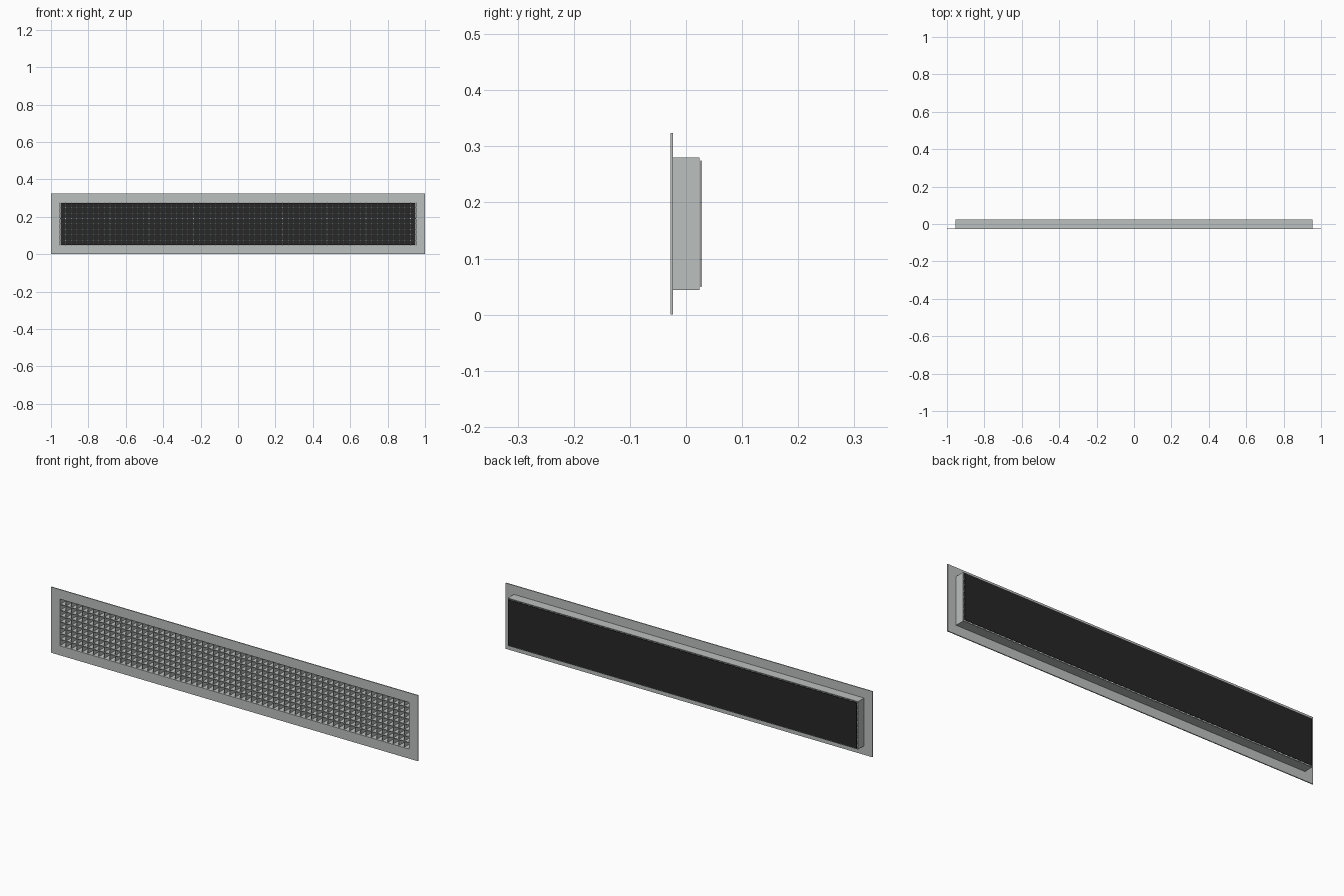
import bpy
import bmesh
from mathutils import Matrix, Vector

cube = bpy.data.objects.get("Cube")
if cube:
    bpy.data.objects.remove(cube, do_unlink=True)


def material(name, colour):
    mat = bpy.data.materials.new(name)
    mat.use_nodes = True
    mat.diffuse_color = (*colour, 1)
    mat.node_tree.nodes["Principled BSDF"].inputs["Base Color"].default_value = (*colour, 1)
    return mat


grey = material("light grey metal", (0.50, 0.53, 0.52))
black = material("black backing", (0.02, 0.02, 0.02))


def add_box(bm, low, high):
    low, high = Vector(low), Vector(high)
    place = Matrix.Translation((low + high) / 2) @ Matrix.Diagonal((*(high - low), 1))
    bmesh.ops.create_cube(bm, size=1, matrix=place)


def make_object(name, bm, mat):
    mesh = bpy.data.meshes.new(name)
    bm.to_mesh(mesh)
    bm.free()
    mesh.materials.append(mat)
    obj = bpy.data.objects.new(name, mesh)
    bpy.context.collection.objects.link(obj)
    return obj


def make_frame(name, outer, inner, y0, y1, mat):
    """Rectangular ring around the middle height, from depth y0 to y1."""
    bm = bmesh.new()
    rings = []
    for y in (y0, y1):
        for half_x, half_z in (outer, inner):
            rings.append([bm.verts.new((sx * half_x, y, MID + sz * half_z))
                          for sx, sz in ((-1, -1), (1, -1), (1, 1), (-1, 1))])
    front_out, front_in, back_out, back_in = rings
    for a, b in ((front_out, front_in), (front_in, back_in),
                 (back_in, back_out), (back_out, front_out)):
        for i in range(4):
            j = (i + 1) % 4
            bm.faces.new((a[i], a[j], b[j], b[i]))
    bmesh.ops.recalc_face_normals(bm, faces=bm.faces)
    return make_object(name, bm, mat)


MID = 0.162
OPEN_X, OPEN_Z = 0.952, 0.115
FRONT, FLANGE_BACK, COLLAR_BACK = -0.028, -0.023, 0.024
COLUMNS, ROWS = 64, 8
BLADE = 0.0015

# Flat face flange and the collar behind it
make_frame("face_flange", (1.0, MID), (OPEN_X, OPEN_Z), FRONT, FLANGE_BACK, grey)
make_frame("rear_collar", (0.955, 0.118), (OPEN_X, OPEN_Z), FLANGE_BACK, COLLAR_BACK, grey)

# Egg-crate core: upright blades crossed by level blades
bm = bmesh.new()
for i in range(1, COLUMNS):
    x = OPEN_X * (2 * i / COLUMNS - 1)
    add_box(bm, (x - BLADE, FLANGE_BACK, MID - OPEN_Z), (x + BLADE, COLLAR_BACK, MID + OPEN_Z))
make_object("upright_blades", bm, grey)

bm = bmesh.new()
for i in range(1, ROWS):
    z = MID + OPEN_Z * (2 * i / ROWS - 1)
    add_box(bm, (-OPEN_X, FLANGE_BACK, z - BLADE), (OPEN_X, COLLAR_BACK, z + BLADE))
make_object("level_blades", bm, grey)

# Thin dark sheet closing the back
bm = bmesh.new()
add_box(bm, (-0.95, 0.0262, MID - 0.113), (0.95, 0.028, MID + 0.113))
make_object("backing_sheet", bm, black)
